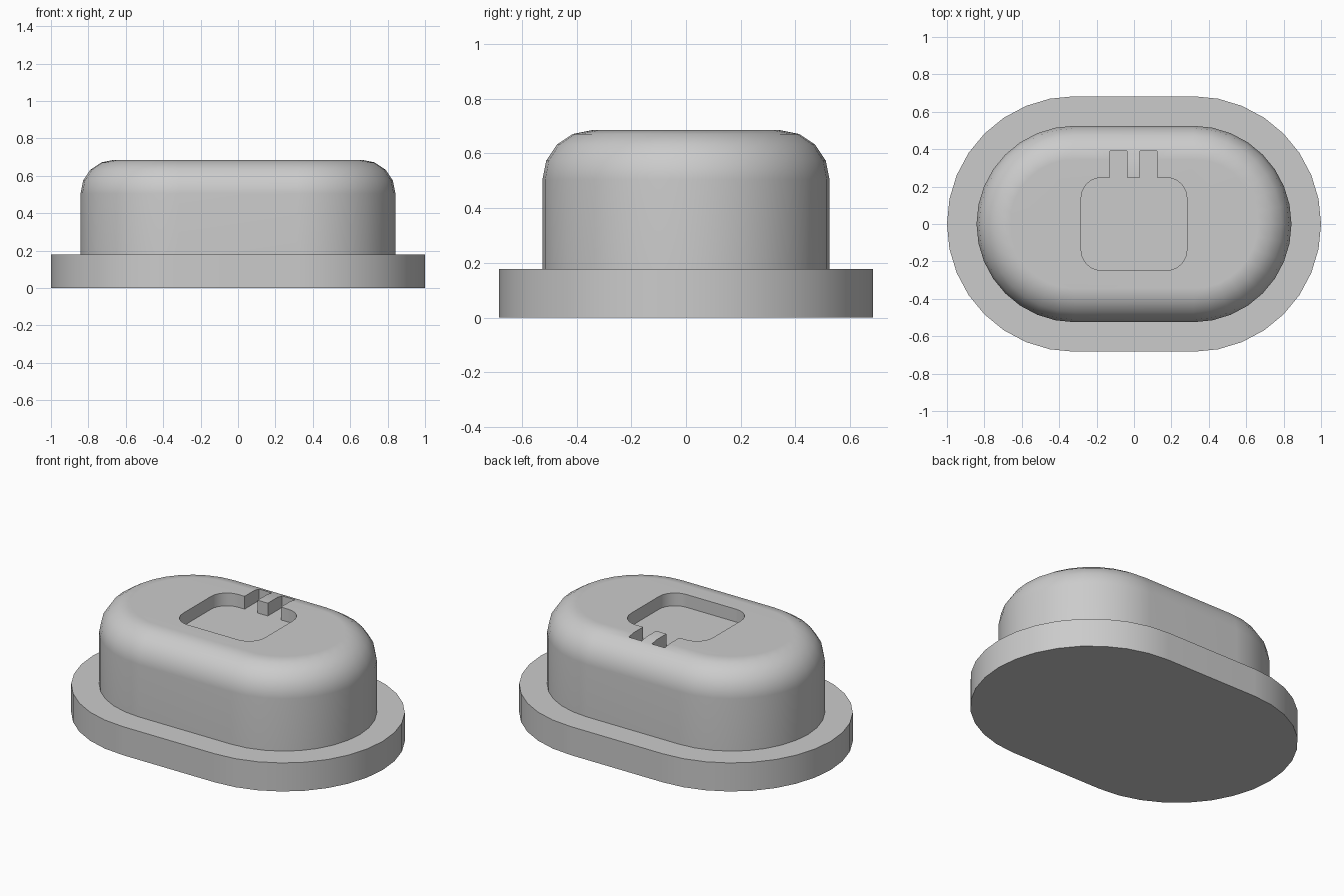
import bpy, bmesh
from math import sin, cos, pi, radians

cube = bpy.data.objects.get("Cube")
if cube:
    bpy.data.objects.remove(cube, do_unlink=True)

HALF_STRAIGHT = 0.317   # straight half length shared by both ovals
TOP, BASE = 0.685, 0.178
POCKET_DEPTH = 0.08

grey = bpy.data.materials.new("plain grey")
grey.use_nodes = True
colour = (0.6, 0.6, 0.6, 1)
grey.diffuse_color = colour
grey.node_tree.nodes["Principled BSDF"].inputs["Base Color"].default_value = colour


def arc(cx, cy, r, start, end, steps):
    return [(cx + r * cos(a), cy + r * sin(a))
            for a in (radians(start + (end - start) * i / steps) for i in range(steps + 1))]


def oval(r):
    return arc(HALF_STRAIGHT, 0, r, -90, 90, 16) + arc(-HALF_STRAIGHT, 0, r, 90, 270, 16)


def loft(name, sections):
    """Closed solid through (outline, height) sections."""
    bm = bmesh.new()
    rings = [[bm.verts.new((x, y, z)) for x, y in outline] for outline, z in sections]
    for low, high in zip(rings, rings[1:]):
        for i in range(len(low)):
            j = (i + 1) % len(low)
            bm.faces.new((low[i], low[j], high[j], high[i]))
    bm.faces.new(rings[0][::-1])
    bm.faces.new(rings[-1])
    bmesh.ops.recalc_face_normals(bm, faces=bm.faces)
    mesh = bpy.data.meshes.new(name)
    bm.to_mesh(mesh)
    bm.free()
    mesh.materials.append(grey)
    obj = bpy.data.objects.new(name, mesh)
    bpy.context.collection.objects.link(obj)
    return obj


def select(obj):
    bpy.ops.object.select_all(action='DESELECT')
    obj.select_set(True)
    bpy.context.view_layer.objects.active = obj


# Wide oval base plate
flange = loft("base_flange", [(oval(0.683), 0), (oval(0.683), BASE)])

# Raised body with a rounded upper rim
R, FILLET = 0.525, 0.18
rim = [(oval(R - FILLET + FILLET * cos(a)), TOP - FILLET + FILLET * sin(a))
       for a in (i * pi / 8 for i in range(5))]
body = loft("raised_body", [(oval(R), BASE)] + rim)

# Rounded pocket with two slots running towards the back
W, D, C = 0.283, 0.248, 0.11
outline = []
for sx, sy, start in ((-1, -1, 180), (1, -1, 270), (1, 1, 0)):
    outline += arc(sx * (W - C), sy * (D - C), C, start, start + 90, 6)
for right, left in ((0.122, 0.032), (-0.038, -0.128)):
    outline += [(right, D), (right, 0.39), (left, 0.39), (left, D)]
outline += arc(-(W - C), D - C, C, 90, 180, 6)
cutter = loft("pocket_cutter", [(outline, TOP - POCKET_DEPTH), (outline, TOP + 0.1)])
cutter.hide_render = True

cut = body.modifiers.new("pocket", 'BOOLEAN')
cut.operation = 'DIFFERENCE'
cut.solver = 'EXACT'
cut.object = cutter
select(body)
bpy.ops.object.modifier_apply(modifier=cut.name)
bpy.data.objects.remove(cutter, do_unlink=True)

# Smooth curves, crisp edges
for obj in (flange, body):
    select(obj)
    bpy.ops.object.shade_smooth_by_angle(angle=radians(30))
    weighted = obj.modifiers.new("flat_top_shading", 'WEIGHTED_NORMAL')
    weighted.keep_sharp = True
